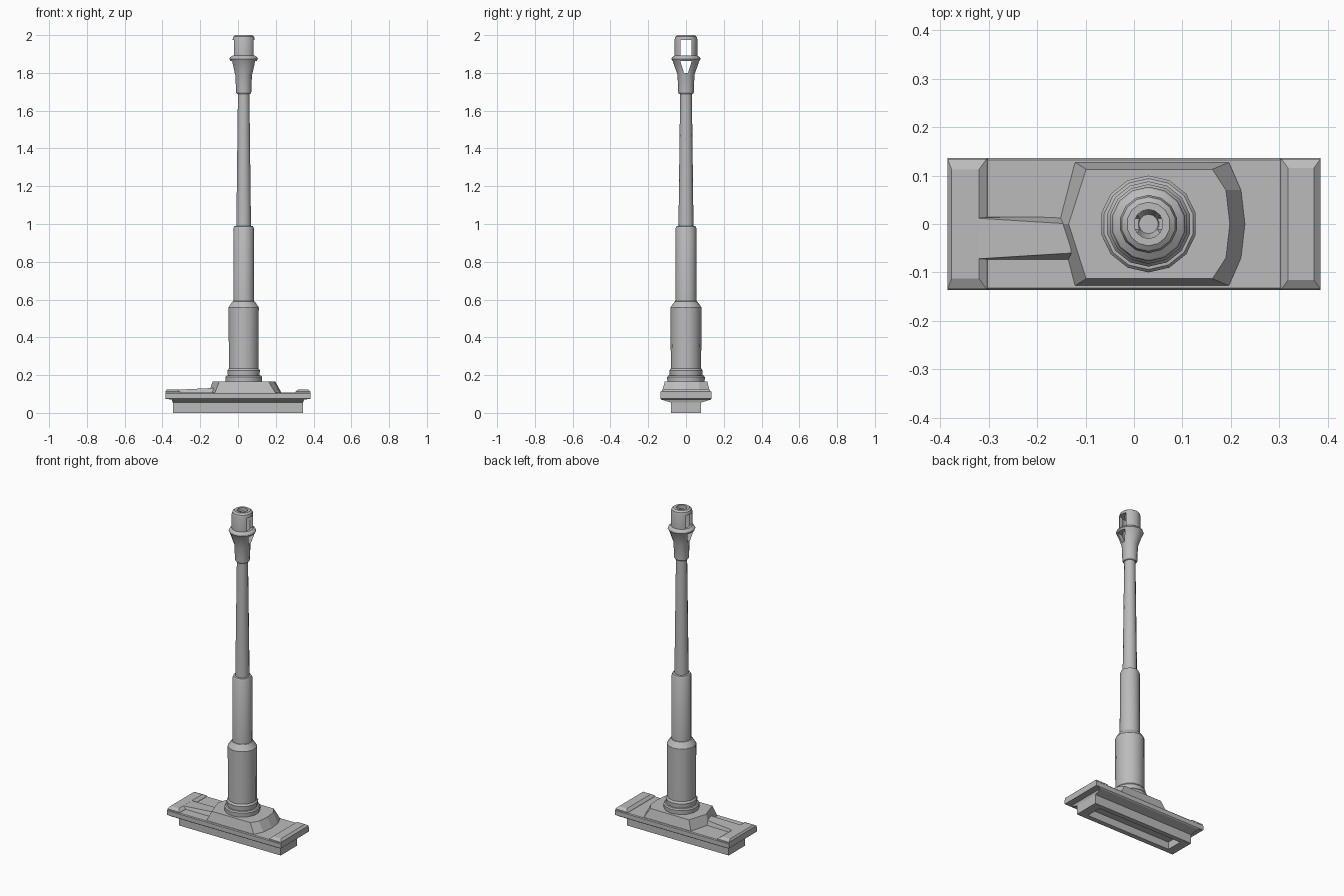
import bpy
import bmesh
from math import cos, sin, pi, radians

if "Cube" in bpy.data.objects:
    bpy.data.objects.remove(bpy.data.objects["Cube"], do_unlink=True)

AXIS_X = 0.03   # the barrel stands slightly off centre
SIDES = 14

grey = bpy.data.materials.new("steel grey")
grey.use_nodes = True
grey.diffuse_color = (0.5, 0.5, 0.5, 1)
grey.node_tree.nodes["Principled BSDF"].inputs["Base Color"].default_value = (0.5, 0.5, 0.5, 1)


def finish(name, bm, smooth=False):
    bmesh.ops.recalc_face_normals(bm, faces=bm.faces)
    mesh = bpy.data.meshes.new(name)
    bm.to_mesh(mesh)
    bm.free()
    mesh.materials.append(grey)
    obj = bpy.data.objects.new(name, mesh)
    bpy.context.collection.objects.link(obj)
    if smooth:
        smooth_sharp(obj)
    return obj


def activate(obj):
    bpy.ops.object.select_all(action='DESELECT')
    obj.select_set(True)
    bpy.context.view_layer.objects.active = obj


def smooth_sharp(obj):
    activate(obj)
    bpy.ops.object.shade_smooth_by_angle(angle=radians(32))


def loft(name, rings, smooth=False):
    """Skin a stack of equally long point rings and cap both ends."""
    bm = bmesh.new()
    rows = [[bm.verts.new(p) for p in ring] for ring in rings]
    n = len(rows[0])
    for a, b in zip(rows, rows[1:]):
        for i in range(n):
            j = (i + 1) % n
            bm.faces.new((a[i], a[j], b[j], b[i]))
    bm.faces.new(rows[0])
    bm.faces.new(rows[-1])
    return finish(name, bm, smooth)


def rect(x0, x1, y0, y1, z):
    return [(x0, y0, z), (x1, y0, z), (x1, y1, z), (x0, y1, z)]


def lathe(name, profile):
    """Turn (radius, height) pairs around the barrel axis."""
    turn = [2 * pi * i / SIDES + pi / 2 for i in range(SIDES)]
    rings = [[(AXIS_X + r * cos(a), r * sin(a), z) for a in turn] for r, z in profile]
    return loft(name, rings, smooth=True)


def cut(target, cutter):
    cutter.hide_render = True
    mod = target.modifiers.new("cut", 'BOOLEAN')
    mod.operation = 'DIFFERENCE'
    mod.solver = 'EXACT'
    mod.object = cutter
    activate(target)
    bpy.ops.object.modifier_apply(modifier=mod.name)
    bpy.data.objects.remove(cutter, do_unlink=True)


# Mounting block, hollowed from below
block = loft("mounting_block", [rect(-0.345, 0.345, -0.08, 0.08, z) for z in (0, 0.06)])
cut(block, loft("block_recess", [rect(-0.29, 0.29, -0.05, 0.05, z) for z in (-0.02, 0.045)]))

# Shield plate with sloped underside
loft("shield_plate", [
    rect(-0.345, 0.345, -0.08, 0.08, 0.055),
    rect(-0.35, 0.35, -0.13, 0.13, 0.07),
    rect(-0.385, 0.385, -0.136, 0.136, 0.075),
    rect(-0.385, 0.385, -0.136, 0.136, 0.102),
    rect(-0.383, 0.383, -0.132, 0.132, 0.107),
])

# Raised plate ends
loft("right_end_block", [
    rect(-0.385, -0.30, -0.134, 0.134, 0.1),
    rect(-0.385, -0.305, -0.134, 0.134, 0.112),
    rect(-0.377, -0.32, -0.113, 0.113, 0.123),
])
loft("left_end_block", [
    rect(0.30, 0.385, -0.134, 0.134, 0.1),
    rect(0.305, 0.385, -0.134, 0.134, 0.112),
    rect(0.318, 0.372, -0.116, 0.116, 0.124),
])

# Rib from the end block to the hump, rising and narrowing
loft("plate_rib", [
    [(-0.34, -0.077, 0.1), (-0.13, -0.077, 0.1), (-0.13, 0.015, 0.1), (-0.34, 0.015, 0.1)],
    [(-0.34, -0.073, 0.122), (-0.13, -0.06, 0.132), (-0.13, 0.0, 0.132), (-0.34, 0.013, 0.122)],
])


# Faceted hump around the barrel root
def hump_ring(left, right, bevel, width, z):
    half = [(right - bevel, -width), (right - 0.008, -0.07), (right, 0.0),
            (right - 0.008, 0.07), (right - bevel, width)]
    other = [(left + bevel, width), (left, 0.0), (left + bevel, -width)]
    return [(x, y, z) for x, y in half + other]


loft("hump", [
    hump_ring(-0.157, 0.232, 0.033, 0.128, 0.1),
    hump_ring(-0.154, 0.228, 0.033, 0.127, 0.11),
    hump_ring(-0.135, 0.198, 0.036, 0.113, 0.165),
])

# Stepped barrel
lathe("base_rings", [(0.098, 0.155), (0.1, 0.19), (0.094, 0.197), (0.086, 0.198),
                     (0.088, 0.225), (0.08, 0.236)])
lathe("barrel_sleeve", [(0.08, 0.2), (0.082, 0.558), (0.06, 0.59), (0.055, 0.592)])
lathe("barrel_middle", [(0.056, 0.57), (0.055, 0.978), (0.05, 0.988), (0.04, 0.99)])
lathe("barrel_upper", [(0.04, 0.97), (0.031, 1.7)])

# Hollow muzzle brake with side ports
muzzle = lathe("muzzle_brake", [
    (0.036, 1.688), (0.041, 1.695), (0.045, 1.79), (0.07, 1.862), (0.077, 1.874),
    (0.074, 1.882), (0.06, 1.892), (0.06, 1.978), (0.056, 1.992), (0.045, 2.0),
    (0.03, 2.0), (0.03, 1.978), (0.044, 1.975), (0.044, 1.865), (0.02, 1.795)])
cut(muzzle, loft("upper_port", [rect(-0.1, 0.16, -0.029, 0.029, z) for z in (1.892, 1.974)]))
cut(muzzle, loft("lower_port", [rect(-0.1, 0.16, -0.011, 0.011, 1.8),
                                rect(-0.1, 0.16, -0.031, 0.031, 1.864)]))
smooth_sharp(muzzle)
